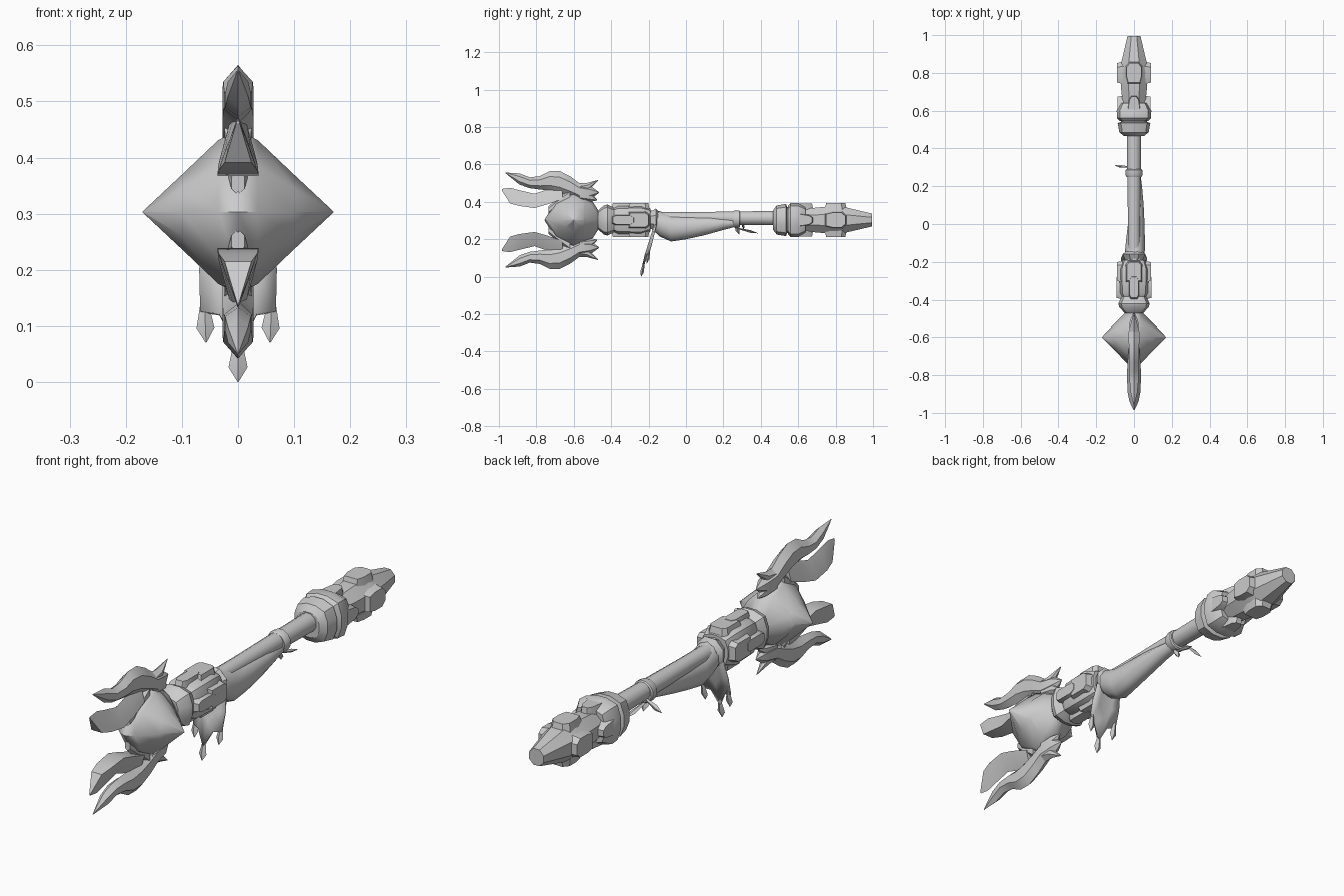
import bpy, bmesh, math
from mathutils import Vector

if "Cube" in bpy.data.objects:
    bpy.data.objects.remove(bpy.data.objects["Cube"])

CZ = 0.303  # height of the long axis
grey = bpy.data.materials.new("light_grey")
grey.diffuse_color = (0.6, 0.6, 0.6, 1)
grey.use_nodes = True
grey.node_tree.nodes["Principled BSDF"].inputs["Base Color"].default_value = grey.diffuse_color


def finish(name, bm, angle=35):
    bmesh.ops.remove_doubles(bm, verts=bm.verts, dist=0.0005)
    bmesh.ops.recalc_face_normals(bm, faces=bm.faces)
    me = bpy.data.meshes.new(name)
    bm.to_mesh(me)
    bm.free()
    me.materials.append(grey)
    ob = bpy.data.objects.new(name, me)
    bpy.context.collection.objects.link(ob)
    bpy.ops.object.select_all(action='DESELECT')
    ob.select_set(True)
    bpy.context.view_layer.objects.active = ob
    bpy.ops.object.shade_smooth_by_angle(angle=math.radians(angle))
    return ob


def loft(bm, rings):
    """Bridge equal-length point rings and close both ends."""
    rows = [[bm.verts.new(p) for p in r] for r in rings]
    n = len(rows[0])
    for a, b in zip(rows, rows[1:]):
        for i in range(n):
            j = (i + 1) % n
            bm.faces.new((a[i], a[j], b[j], b[i]))
    bm.faces.new(rows[0])
    bm.faces.new(rows[-1])


def section(y, hx, hz, square=2.0, n=12, xc=0, zc=CZ):
    """Superellipse ring across the long axis."""
    pts = []
    for i in range(n):
        a = 2 * math.pi * (i + 0.5) / n
        c, s = math.cos(a), math.sin(a)
        k = (abs(c) ** square + abs(s) ** square) ** (-1 / square)
        pts.append((xc + hx * c * k, y, zc + hz * s * k))
    return pts


def turned(name, profile, square=2.0, n=12, zc=CZ, angle=35):
    bm = bmesh.new()
    loft(bm, [section(y, r, r, square, n, 0, zc) for y, r in profile])
    return finish(name, bm, angle)


# Shaft, head collar, guard, pommel
turned("shaft", [(-0.45, 0.034), (0, 0.033), (0.5, 0.04)], zc=0.313)
turned("head_collar", [(-0.47, 0.05), (-0.44, 0.078), (-0.42, 0.083), (-0.385, 0.066),
                       (-0.365, 0.076), (-0.24, 0.08), (-0.19, 0.062)], 3.2)
turned("guard_cup", [(0.465, 0.052), (0.485, 0.078), (0.535, 0.087), (0.54, 0.07), (0.56, 0.07)], 3)
turned("guard_ring", [(0.545, 0.075), (0.56, 0.09), (0.6, 0.092), (0.64, 0.07)], 3.5)
turned("pommel", [(0.62, 0.06), (0.7, 0.07), (0.8, 0.078), (0.84, 0.074), (0.995, 0.036)], 2.4, 8)
turned("tie_band", [(0.25, 0.042), (0.26, 0.047), (0.285, 0.047), (0.29, 0.042)], zc=0.308)


# Four-sided raised plates on collar, guard and pommel
def plates(name, outline, low, high):
    """Outline (y, half width) raised from low to high on each of four sides."""
    bm = bmesh.new()
    loop = outline + [(y, -w) for y, w in reversed(outline)]
    cy = sum(p[0] for p in loop) / len(loop)
    for k in range(4):
        c, s = round(math.cos(k * math.pi / 2)), round(math.sin(k * math.pi / 2))
        rings = []
        for h, f in ((low, 1), (high, 0.85)):
            rings.append([(w * f * c + h * s, cy + (y - cy) * f, CZ - w * f * s + h * c)
                          for y, w in loop])
        loft(bm, rings)
    finish(name, bm)


plates("collar_plates", [(-0.31, 0.045), (-0.215, 0.045), (-0.195, 0.03)], 0.06, 0.09)
plates("collar_tabs", [(-0.4, 0.018), (-0.38, 0.028), (-0.29, 0.028), (-0.27, 0.016)], 0.06, 0.092)
plates("guard_tabs", [(0.58, 0.04), (0.66, 0.028), (0.68, 0.014)], 0.055, 0.088)
plates("pommel_plates", [(0.74, 0.036), (0.78, 0.046), (0.835, 0.046), (0.86, 0.025)], 0.055, 0.09)


# Head core: a double cone pointing sideways, with a slightly larger rear cup
def core(name, scale, cut=None):
    bm = bmesh.new()
    rings = []
    for x, r in ((-0.17, 0.001), (-0.1, 0.07), (-0.035, 0.135), (0, 0.153),
                 (0.035, 0.135), (0.1, 0.07), (0.17, 0.001)):
        ring = []
        for i in range(8):
            a = i * math.pi / 4
            f = scale * r * (0.9 if i % 2 else 1)
            ring.append((x * scale, -0.6 + f * 1.03 * math.cos(a), CZ + f * 0.95 * math.sin(a)))
        rings.append(ring)
    loft(bm, rings)
    if cut is not None:
        bmesh.ops.bisect_plane(bm, geom=bm.verts[:] + bm.edges[:] + bm.faces[:],
                               plane_co=(0, cut, 0), plane_no=(0, -1, 0), clear_outer=True)
        bmesh.ops.holes_fill(bm, edges=[e for e in bm.edges if e.is_boundary])
    finish(name, bm, 50)


core("head_core", 1.0)
core("core_cup", 1.03, -0.545)


# Flame-shaped crest above, repeated upside down below
def tongue(bm, flip, spine, wedge=False):
    """Spine rows: y, centre z, half height, half thickness."""
    rings = []
    for y, z, h, t in spine:
        if wedge:
            ring = [(0, z + h), (t * 0.6, z), (t, z - h), (-t, z - h), (-t * 0.6, z)]
        else:
            ring = [(0, z + h), (t, z + h * 0.45), (t, z - h * 0.45),
                    (0, z - h), (-t, z - h * 0.45), (-t, z + h * 0.45)]
        rings.append([(x, y, 2 * CZ - q if flip else q) for x, q in ring])
    loft(bm, rings)


for flip, side in ((False, "upper"), (True, "lower")):
    bm = bmesh.new()
    # outer flame
    tongue(bm, flip, [(-0.965, 0.555, 0.002, 0.001), (-0.89, 0.522, 0.03, 0.018),
                      (-0.835, 0.502, 0.029, 0.023), (-0.78, 0.502, 0.036, 0.025),
                      (-0.73, 0.512, 0.052, 0.026), (-0.675, 0.505, 0.06, 0.027),
                      (-0.62, 0.482, 0.055, 0.028), (-0.57, 0.455, 0.045, 0.028),
                      (-0.51, 0.45, 0.035, 0.022), (-0.465, 0.45, 0.002, 0.001)])
    # inner flame
    tongue(bm, flip, [(-0.985, 0.465, 0.004, 0.003), (-0.94, 0.433, 0.042, 0.024),
                      (-0.89, 0.42, 0.042, 0.034), (-0.81, 0.405, 0.038, 0.037),
                      (-0.74, 0.427, 0.04, 0.035), (-0.66, 0.455, 0.04, 0.028)], True)
    # rear spikes
    tongue(bm, flip, [(-0.6, 0.46, 0.04, 0.024), (-0.53, 0.477, 0.024, 0.018),
                      (-0.47, 0.515, 0.002, 0.001)])
    tongue(bm, flip, [(-0.57, 0.44, 0.04, 0.026), (-0.51, 0.425, 0.025, 0.02),
                      (-0.475, 0.41, 0.002, 0.002)])
    # claw gripping the core
    tongue(bm, flip, [(-0.62, 0.44, 0.03, 0.024), (-0.69, 0.39, 0.026, 0.021),
                      (-0.735, 0.355, 0.022, 0.012)])
    finish(side + "_flame_crest", bm, 30)

# Cloth slung under the shaft
bm = bmesh.new()
loft(bm, [section(y, hx, (t - b) / 2, 2, 10, xc, (t + b) / 2) for y, t, b, xc, hx in (
    (-0.2, 0.355, 0.27, 0, 0.045), (-0.14, 0.35, 0.215, 0.005, 0.055),
    (-0.08, 0.33, 0.188, 0.008, 0.052), (0, 0.325, 0.2, 0.012, 0.046),
    (0.1, 0.322, 0.222, 0.013, 0.04), (0.2, 0.318, 0.25, 0.01, 0.034),
    (0.27, 0.315, 0.268, 0.005, 0.03))])
finish("cloth_sling", bm, 60)
turned("cloth_wrap", [(-0.2, 0.045), (-0.18, 0.055), (-0.16, 0.066), (-0.145, 0.045)], 2, 8)

# Hanging cloth tail with a pointed hem
bm = bmesh.new()
cols = (-1, -0.5, 0, 0.5, 1)
hem = (0.125, 0.12, 0.055, 0.12, 0.125)
grid = []
for t, w, y in ((0, 0.045, -0.165), (0.35, 0.06, -0.165), (0.65, 0.068, -0.18), (1, 0.066, -0.2)):
    grid.append([bm.verts.new((c * w, y - 0.03 * t * (1 - abs(c)), 0.34 + (h - 0.34) * t))
                 for c, h in zip(cols, hem)])
for a, b in zip(grid, grid[1:]):
    for i in range(4):
        bm.faces.new((a[i], a[i + 1], b[i + 1], b[i]))
tail = finish("cloth_tail", bm, 50)
solid = tail.modifiers.new("thickness", 'SOLIDIFY')
solid.thickness = 0.01
solid.offset = 0


# Small drop shapes: tassels and loose tie ends
def drop(name, start, end, width):
    a, b = Vector(start), Vector(end)
    d = (b - a).normalized()
    u = d.cross(Vector((0, 1, 0.2))).normalized()
    v = d.cross(u)
    bm = bmesh.new()
    loft(bm, [[a.lerp(b, t) + (u * p * 1.0 + v * q * 0.6) * width * f
               for p, q in ((1, 0), (0, 1), (-1, 0), (0, -1))]
              for t, f in ((0, 0.4), (0.65, 1), (1, 0.05))])
    finish(name, bm)


drop("centre_tassel", (0, -0.225, 0.075), (0, -0.24, 0.0), 0.017)
for s, side in ((-1, "left"), (1, "right")):
    drop(side + "_tassel", (s * 0.06, -0.195, 0.145), (s * 0.057, -0.21, 0.07), 0.016)
drop("tie_knot", (0, 0.26, 0.29), (0, 0.285, 0.225), 0.018)
drop("long_tie_end", (0, 0.27, 0.26), (0.01, 0.385, 0.232), 0.012)
drop("side_tie_end", (-0.02, 0.3, 0.29), (-0.105, 0.31, 0.255), 0.012)
